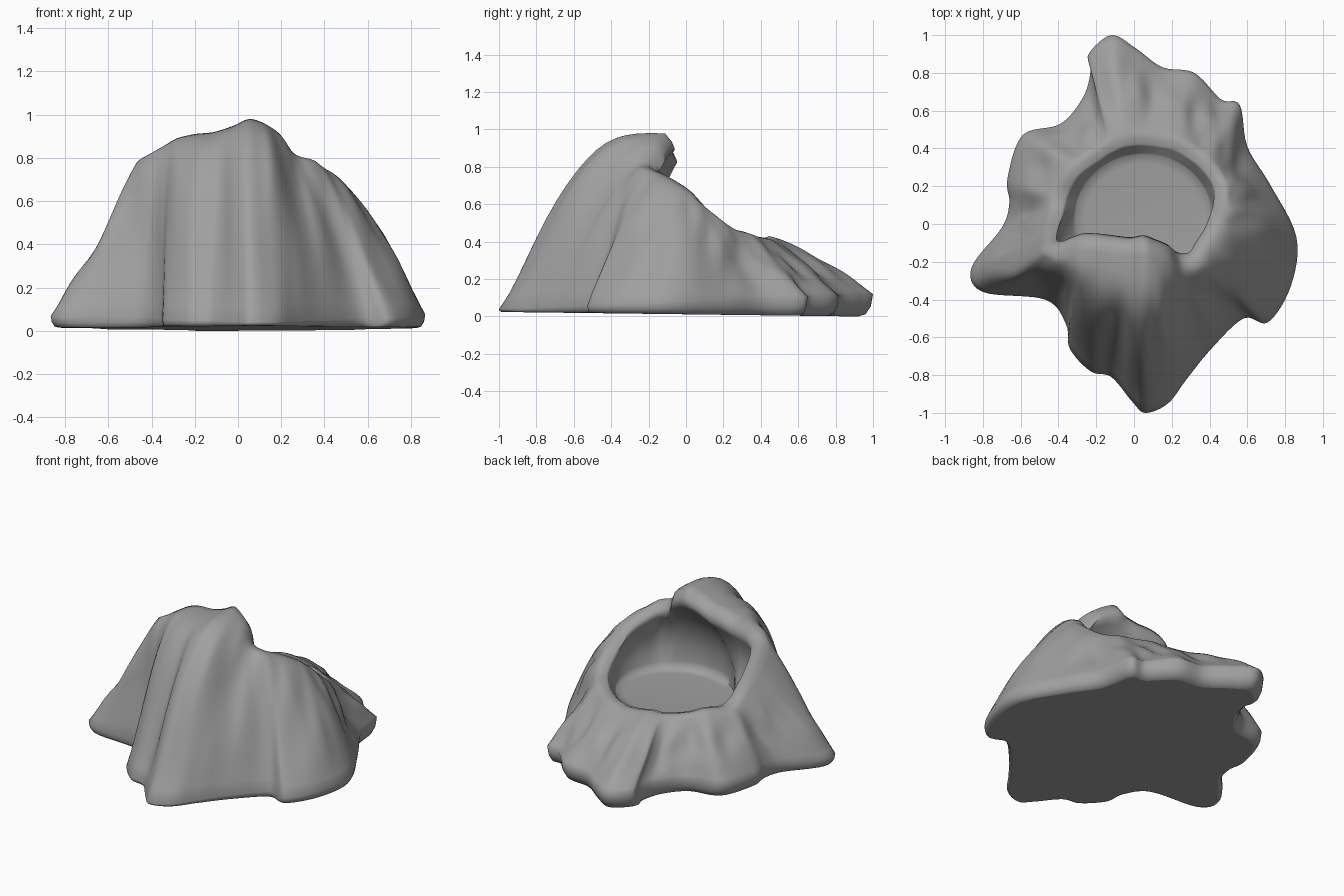
import bpy, bmesh, math
from mathutils import Vector, noise

cube = bpy.data.objects.get("Cube")
if cube:
    bpy.data.objects.remove(cube, do_unlink=True)

# Foot outline: x, y and slope exponent (above one is bulging, below is hollow)
FOOT = [
    (.86, -.07, 1.35), (.72, .21, 1.3), (.6, .41, 1.1), (.56, .63, 1),
    (.46, .66, 1), (.32, .8, 1), (.15, .83, 1.1), (.01, .93, 1.1),
    (-.12, 1, 1.2), (-.24, .9, 1.2), (-.23, .81, 1), (-.27, .67, 1),
    (-.39, .53, 1.1), (-.59, .47, 1.2), (-.67, .24, 1.4), (-.66, .11, 1.3),
    (-.7, -.02, 1.1), (-.86, -.23, .95), (-.8, -.36, 1), (-.47, -.4, 1.7),
    (-.36, -.53, 2.3), (-.34, -.66, 2.5), (-.23, -.78, 2.6), (-.12, -.81, 2.6),
    (-.01, -.94, 2.6), (.06, -1, 2.6), (.18, -.95, 2.4), (.28, -.82, 1.7),
    (.41, -.66, 1.6), (.58, -.5, 1.5), (.71, -.52, 1.45), (.83, -.33, 1.4)]

# Crater lip: x, y, z of the point above each foot point
LIP = [
    (.4, .04, .66), (.42, .11, .56), (.42, .2, .47), (.36, .29, .44),
    (.3, .34, .42), (.22, .39, .41), (.13, .41, .4), (.03, .42, .41),
    (-.05, .41, .42), (-.1, .39, .41), (-.14, .37, .41), (-.18, .34, .41),
    (-.24, .3, .42), (-.3, .25, .44), (-.35, .16, .43), (-.37, .09, .45),
    (-.38, .04, .51), (-.4, -.02, .62), (-.41, -.08, .75), (-.38, -.09, .82),
    (-.33, -.07, .86), (-.27, -.05, .89), (-.2, -.05, .91), (-.11, -.06, .92),
    (-.02, -.07, .95), (.05, -.06, .98), (.11, -.08, .96), (.18, -.11, .91),
    (.23, -.15, .82), (.29, -.15, .79), (.33, -.09, .76), (.37, -.03, .72)]

STEPS = 6
SLOPE_ROWS = 16
FLOOR_Z = .36
CENTRE = Vector((.05, .04, FLOOR_Z))


def closed_spline(points):
    """Smooth closed curve through the points."""
    pts = [Vector(p) for p in points]
    n, out = len(pts), []
    for i in range(n):
        a, b, c, d = (pts[(i + k) % n] for k in (-1, 0, 1, 2))
        for s in range(STEPS):
            t = s / STEPS
            out.append(b + (c - a) * (t / 2)
                       + (a * 2 - b * 5 + c * 4 - d) * (t * t / 2)
                       + (b * 3 - a - c * 3 + d) * (t ** 3 / 2))
    return out


def column(foot, lip):
    """Points from the underside, up the slope, over the lip, to the floor."""
    bulge = foot.z
    flare = 1.6 * max(0, bulge - 1.6)
    tall = max(0, lip.z - .45)
    up = Vector((0, 0, 1))
    toe_z = .08 + .04 * foot.y
    base_z = .012 - .012 * foot.y
    toe = Vector((foot.x, foot.y, toe_z))
    flat = Vector((foot.x, foot.y, 0))
    out = Vector((toe.x - lip.x, toe.y - lip.y, 0)).normalized()
    crest = lip + out * (.07 + .06 * tall)
    # The tall side curls down over the crater
    lip = lip - up * (.16 * tall)
    # Rounded toe, tucked under more towards the back
    inset = .05 + .03 * foot.y
    pts = [flat * (1 - inset * k) + up * (base_z + (toe_z - base_z) * h)
           for k, h in ((1, 0), (.5, .1), (.15, .45))]
    # Outer slope with gentle fluting that runs downhill
    for r in range(SLOPE_ROWS + 1):
        t = 1 - r / SLOPE_ROWS
        p = crest.lerp(toe, t)
        rise = 1 - t ** bulge - flare * t ** 4 * (1 - t)
        p.z = toe_z + (crest.z - toe_z) * rise
        flute = noise.noise(Vector((foot.x * 7, foot.y * 7, t * 2)))
        p += (out + up * .4) * flute * .03 * math.sin(math.pi * t)
        pts.append(p)
    # Rounded lip
    drop = crest.z - lip.z
    pts.append(crest.lerp(lip, .5) + up * (.01 + drop * .35))
    pts.append(crest.lerp(lip, .85) + up * drop * .3)
    # Inner wall down to an oval floor, undercut below the tall side
    a = math.atan2((lip.y - CENTRE.y) / .33, (lip.x - CENTRE.x) / .36)
    edge = CENTRE + Vector((.36 * math.cos(a), .33 * math.sin(a), 0))
    for t in (0, .1, .25, .45, .7, .9):
        p = lip.lerp(edge, t)
        p += out * (.18 * tall * math.sin(math.pi * t))
        pts.append(p)
    pts.append(edge)
    pts.append(edge.lerp(CENTRE, .15) - up * .005)
    return pts


def build_rock():
    bm = bmesh.new()
    columns = [[bm.verts.new(p) for p in column(f, l)]
               for f, l in zip(closed_spline(FOOT), closed_spline(LIP))]
    n = len(columns)
    for i in range(n):
        a, b = columns[i], columns[(i + 1) % n]
        for k in range(len(a) - 1):
            bm.faces.new((a[k], b[k], b[k + 1], a[k + 1]))
    # Underside and crater floor
    bm.faces.new([c[0] for c in reversed(columns)])
    hub = bm.verts.new(CENTRE)
    for i in range(n):
        bm.faces.new((columns[i][-1], columns[(i + 1) % n][-1], hub))
    bmesh.ops.recalc_face_normals(bm, faces=bm.faces)
    mesh = bpy.data.meshes.new("crater_rock")
    bm.to_mesh(mesh)
    bm.free()
    obj = bpy.data.objects.new("crater_rock", mesh)
    bpy.context.collection.objects.link(obj)
    return obj


rock = build_rock()

# Plain grey stone
stone = bpy.data.materials.new("grey_stone")
stone.use_nodes = True
colour = (.35, .35, .35, 1)
stone.diffuse_color = colour
stone.node_tree.nodes["Principled BSDF"].inputs["Base Color"].default_value = colour
rock.data.materials.append(stone)

bpy.ops.object.select_all(action='DESELECT')
rock.select_set(True)
bpy.context.view_layer.objects.active = rock
bpy.ops.object.shade_smooth_by_angle(angle=math.radians(80))

# Keep the underside flat
for face in rock.data.polygons:
    if len(face.vertices) > 4:
        face.use_smooth = False
